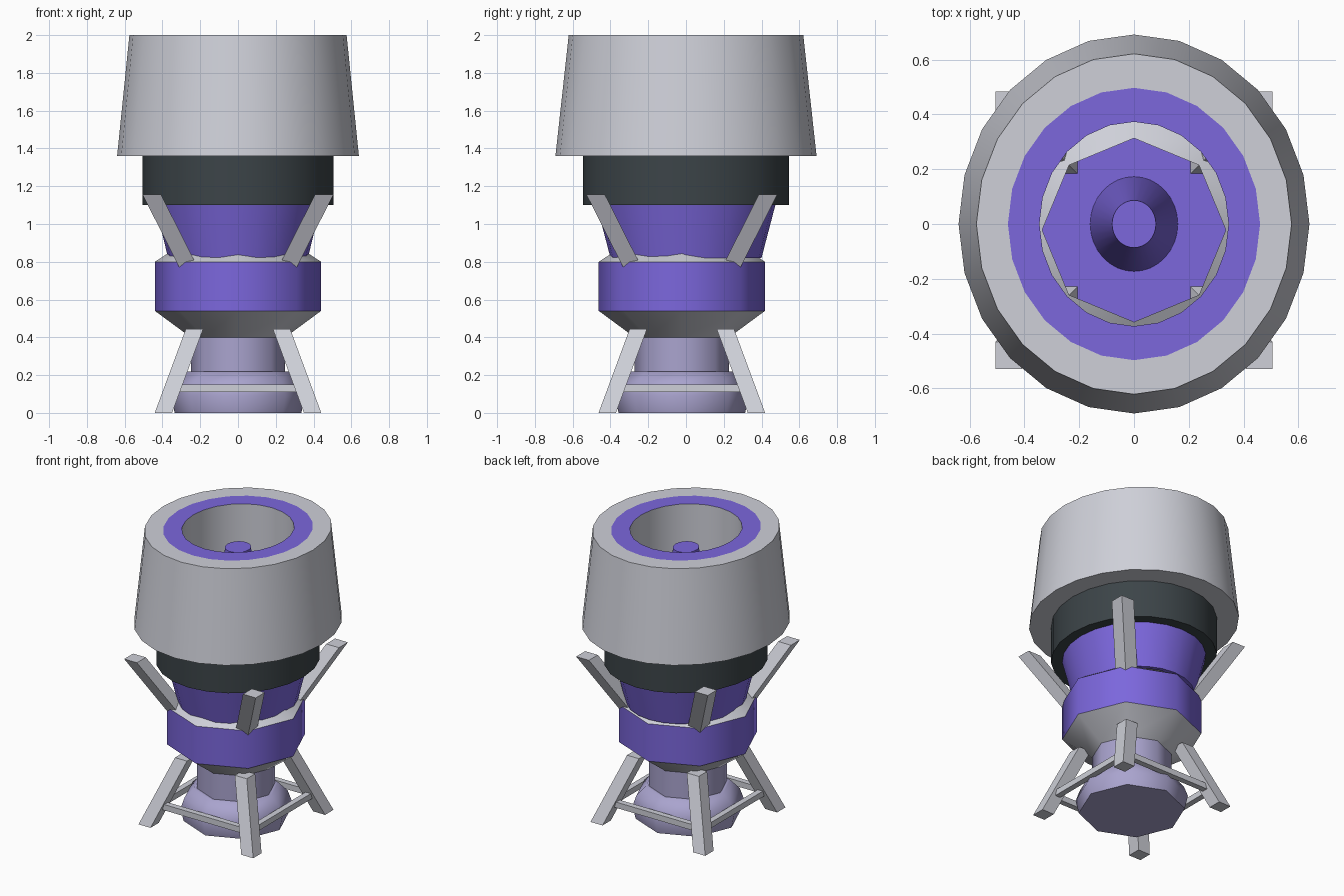
import bpy, bmesh, math

if "Cube" in bpy.data.objects:
    bpy.data.objects.remove(bpy.data.objects["Cube"], do_unlink=True)


def material(name, rgb):
    m = bpy.data.materials.new(name)
    m.use_nodes = True
    m.diffuse_color = (*rgb, 1)
    m.node_tree.nodes["Principled BSDF"].inputs["Base Color"].default_value = (*rgb, 1)
    return m


GREY, PURPLE, LAVENDER, DARK = range(4)
PALETTE = [
    material("light_grey", (0.62, 0.63, 0.69)),
    material("purple", (0.20, 0.135, 0.72)),
    material("lavender", (0.40, 0.37, 0.62)),
    material("charcoal", (0.045, 0.058, 0.065)),
]
OVAL = 1.08       # upper parts are slightly longer in y
BASE_Y = -0.022   # lower parts sit slightly forward


def finish(name, bm, sharp_angle):
    bmesh.ops.remove_doubles(bm, verts=bm.verts, dist=1e-5)
    bmesh.ops.recalc_face_normals(bm, faces=bm.faces)
    for f in bm.faces:
        f.smooth = True
    for e in bm.edges:
        e.smooth = e.is_manifold and e.calc_face_angle(0) < math.radians(sharp_angle)
    mesh = bpy.data.meshes.new(name)
    for m in PALETTE:
        mesh.materials.append(m)
    bm.to_mesh(mesh)
    bm.free()
    ob = bpy.data.objects.new(name, mesh)
    bpy.context.collection.objects.link(ob)
    return ob


def lathe(name, profile, colours, sides, y_scale=1, y0=0, closed=False, sharp=30):
    """Turn (radius, z) points around z; one colour for each profile segment."""
    bm = bmesh.new()
    rings = []
    for r, z in profile:
        angles = [math.tau * i / sides for i in range(sides)]
        if r == 0:
            rings.append([bm.verts.new((0, y0, z))] * sides)
        else:
            rings.append([bm.verts.new((r * math.cos(a), y0 + y_scale * r * math.sin(a), z))
                          for a in angles])
    pairs = list(zip(rings, rings[1:]))
    if closed:
        pairs.append((rings[-1], rings[0]))
    for (lo, hi), colour in zip(pairs, colours):
        for i in range(sides):
            j = (i + 1) % sides
            corners = list(dict.fromkeys((lo[i], lo[j], hi[j], hi[i])))
            bm.faces.new(corners).material_index = colour
    return finish(name, bm, sharp)


def beam(name, low, high, half, colour=GREY):
    """Leaning beam with level ends, from centre point low to centre point high."""
    bm = bmesh.new()
    bmesh.ops.create_cube(bm, size=2)
    for v in bm.verts:
        end = high if v.co.z > 0 else low
        v.co = (end[0] + v.co.x * half, end[1] + v.co.y * half, end[2])
    for f in bm.faces:
        f.material_index = colour
    return finish(name, bm, 30)


def bar(name, centre, size):
    bm = bmesh.new()
    bmesh.ops.create_cube(bm, size=1)
    for v in bm.verts:
        v.co = [c + p * s for c, p, s in zip(centre, v.co, size)]
    return finish(name, bm, 30)


HOLE = 0.345
# Upper hollow body
lathe("upper_shroud",
      [(HOLE, 2), (0.46, 2), (0.575, 2), (0.64, 1.36), (HOLE, 1.36)],
      [PURPLE, GREY, GREY, GREY, GREY], 24, OVAL, closed=True)
lathe("collar",
      [(HOLE, 1.36), (0.505, 1.36), (0.505, 1.1), (HOLE, 1.1)],
      [DARK, DARK, DARK, GREY], 24, OVAL, closed=True)
lathe("neck_cone",
      [(HOLE, 1.1), (0.438, 1.1), (0.37, 0.82), (HOLE, 0.82)],
      [PURPLE, PURPLE, PURPLE, GREY], 24, OVAL, closed=True)
lathe("centre_spike", [(0.16, 0.757), (0.08, 1.87), (0, 1.87)],
      [PURPLE, PURPLE], 32, OVAL)

# Eight-sided lower body: foot, column, flare, drum and recessed floor
lathe("lower_body",
      [(0, 0), (0.335, 0), (0.355, 0.09), (0.33, 0.16), (0.27, 0.22), (0.25, 0.22),
       (0.25, 0.40), (0.44, 0.54), (0.44, 0.80), (0.335, 0.868), (0.335, 0.757), (0, 0.757)],
      [LAVENDER] * 6 + [GREY, PURPLE, GREY, PURPLE, PURPLE], 8, y0=BASE_Y, sharp=50)

# Legs and upper struts at the four corners
for sx, side in ((1, "left"), (-1, "right")):
    for sy, face in ((-1, "front"), (1, "back")):
        def corner(d, z):
            return (sx * d, BASE_Y + sy * d, z)
        beam(f"{face}_{side}_leg", corner(0.395, 0), corner(0.23, 0.445), 0.046)
        beam(f"{face}_{side}_strut", corner(0.255, 0.757), corner(0.457, 1.157), 0.049)

# Cross bars joining the legs
REACH = 0.35
for s, side, face in ((1, "left", "back"), (-1, "right", "front")):
    bar(f"{face}_cross_bar", (0, BASE_Y + s * REACH, 0.13), (2 * REACH, 0.04, 0.04))
    bar(f"{side}_cross_bar", (s * REACH, BASE_Y, 0.13), (0.04, 2 * REACH, 0.04))
